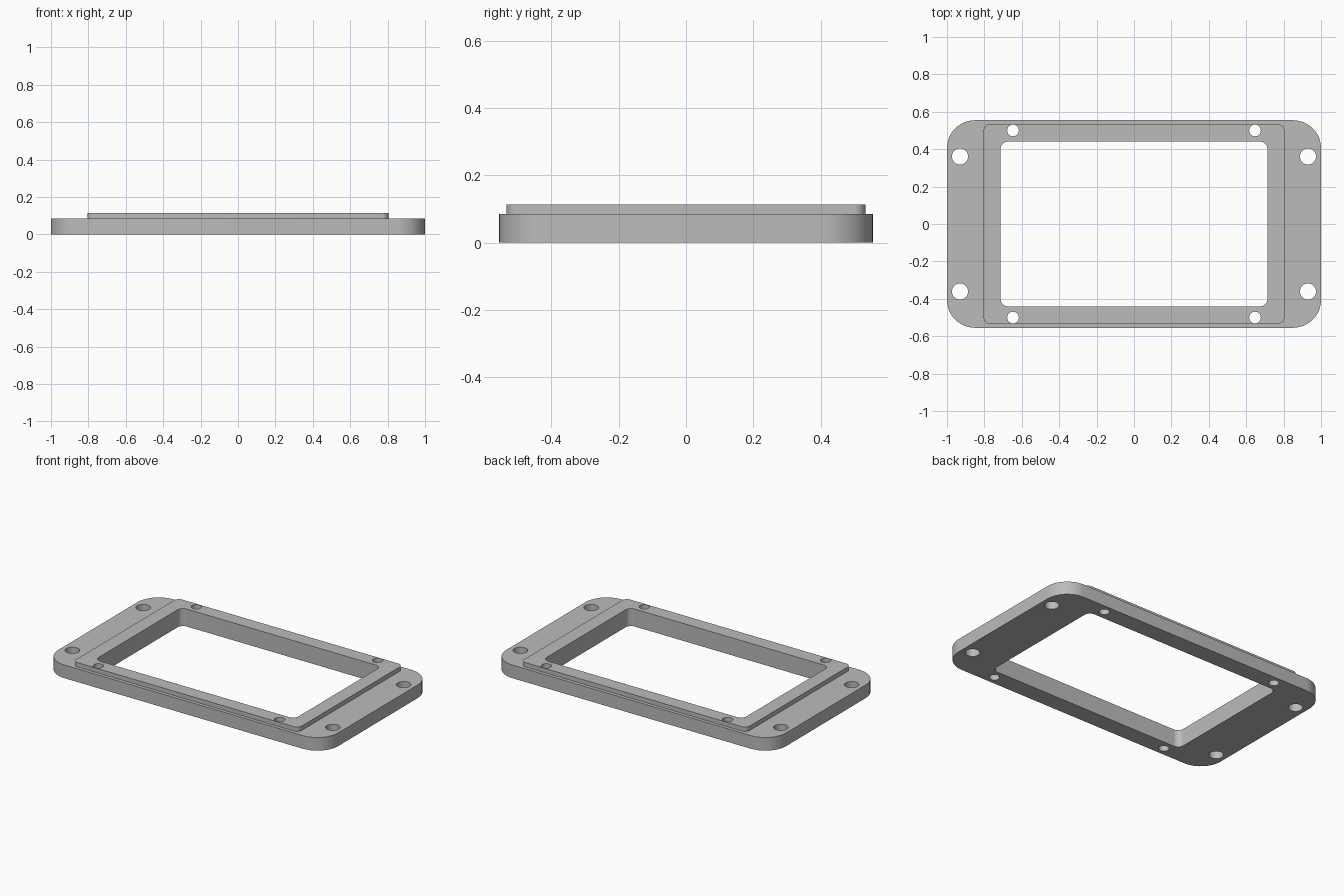
import bpy, bmesh, math

default = bpy.data.objects.get("Cube")
if default:
    bpy.data.objects.remove(default, do_unlink=True)

PLATE_TOP = 0.085
RIM_TOP = 0.113

grey = bpy.data.materials.new("plain grey")
grey.use_nodes = True
colour = (0.5, 0.5, 0.5, 1)
grey.diffuse_color = colour
grey.node_tree.nodes["Principled BSDF"].inputs["Base Color"].default_value = colour


def prism(name, outline, bottom, top):
    """Extrude a closed counter-clockwise outline straight up."""
    bm = bmesh.new()
    base = bm.faces.new([bm.verts.new((x, y, bottom)) for x, y in outline])
    ext = bmesh.ops.extrude_face_region(bm, geom=[base], use_keep_orig=True)
    verts = [g for g in ext["geom"] if isinstance(g, bmesh.types.BMVert)]
    bmesh.ops.translate(bm, verts=verts, vec=(0, 0, top - bottom))
    bmesh.ops.recalc_face_normals(bm, faces=bm.faces)
    mesh = bpy.data.meshes.new(name)
    bm.to_mesh(mesh)
    bm.free()
    mesh.materials.append(grey)
    obj = bpy.data.objects.new(name, mesh)
    bpy.context.collection.objects.link(obj)
    return obj


def rounded_rect(hx, hy, r, steps=12):
    points = []
    for q, (sx, sy) in enumerate([(1, 1), (-1, 1), (-1, -1), (1, -1)]):
        for i in range(steps + 1):
            a = (q + i / steps) * math.pi / 2
            points.append((sx * (hx - r) + r * math.cos(a),
                           sy * (hy - r) + r * math.sin(a)))
    return points


def circle(cx, cy, r, steps=32):
    return [(cx + r * math.cos(math.tau * i / steps),
             cy + r * math.sin(math.tau * i / steps)) for i in range(steps)]


def combine(target, other, operation):
    """Apply a boolean and discard the second solid."""
    mod = target.modifiers.new("combine", 'BOOLEAN')
    mod.operation = operation
    mod.solver = 'EXACT'
    mod.object = other
    bpy.ops.object.modifier_apply(modifier=mod.name)
    bpy.data.objects.remove(other, do_unlink=True)


# Base plate with the raised rim joined on top
frame = prism("mounting_frame", rounded_rect(1.0, 0.555, 0.15), 0, PLATE_TOP)
bpy.ops.object.select_all(action='DESELECT')
bpy.context.view_layer.objects.active = frame
frame.select_set(True)
rim = prism("raised_rim", rounded_rect(0.805, 0.533, 0.035), PLATE_TOP / 2, RIM_TOP)
combine(frame, rim, 'UNION')

# Central window opening
window = prism("window_cutter", rounded_rect(0.713, 0.441, 0.04), -0.1, 0.3)
combine(frame, window, 'DIFFERENCE')

# Large outer and small rim screw holes
for x, y, r in [(0.93, 0.361, 0.043), (0.647, 0.5, 0.031)]:
    for sx in (-1, 1):
        for sy in (-1, 1):
            hole = prism("hole_cutter", circle(sx * x, sy * y, r), -0.1, 0.3)
            combine(frame, hole, 'DIFFERENCE')

bpy.ops.object.shade_smooth_by_angle(angle=math.radians(30))
